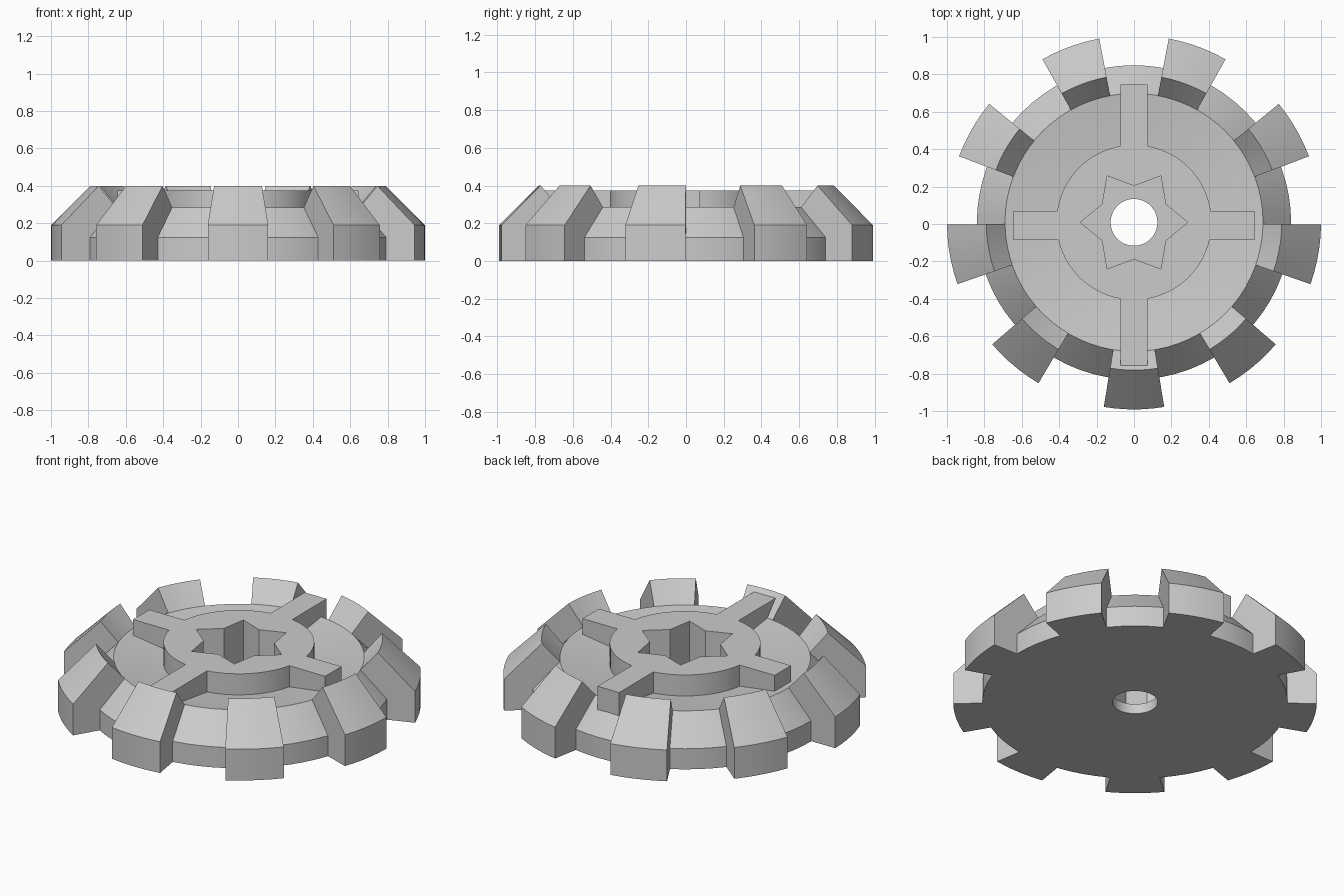
import bpy, bmesh
from math import sin, cos, pi, radians, asin
from mathutils import Matrix, Vector

cube = bpy.data.objects.get("Cube")
if cube:
    bpy.data.objects.remove(cube, do_unlink=True)

CENTRE_Y = 0.0087

grey = bpy.data.materials.new("plain grey")
grey.use_nodes = True
grey.diffuse_color = (0.6, 0.6, 0.6, 1)
grey.node_tree.nodes["Principled BSDF"].inputs["Base Color"].default_value = (0.6, 0.6, 0.6, 1)


def finish(bm, name):
    """Turn a bmesh into a shaded, coloured object."""
    bmesh.ops.recalc_face_normals(bm, faces=bm.faces)
    mesh = bpy.data.meshes.new(name)
    bm.to_mesh(mesh)
    bm.free()
    mesh.materials.append(grey)
    obj = bpy.data.objects.new(name, mesh)
    bpy.context.collection.objects.link(obj)
    obj.location.y = CENTRE_Y
    bpy.ops.object.select_all(action="DESELECT")
    obj.select_set(True)
    bpy.context.view_layer.objects.active = obj
    bpy.ops.object.shade_smooth_by_angle(angle=radians(25))
    return obj


def sweep(profile, start, end, steps, name):
    """Sweep a closed (radius, z) profile about the z axis, capping partial turns."""
    bm = bmesh.new()
    full = abs(end - start - 2 * pi) < 1e-6
    rings = []
    for i in range(steps if full else steps + 1):
        a = start + (end - start) * i / steps
        rings.append([bm.verts.new((r * cos(a), r * sin(a), z)) for r, z in profile])
    n = len(profile)
    for i in range(steps):
        p, q = rings[i], rings[(i + 1) % len(rings)]
        for j in range(n):
            k = (j + 1) % n
            bm.faces.new((p[j], q[j], q[k], p[k]))
    if not full:
        bm.faces.new(rings[0])
        bm.faces.new(rings[-1])
    return finish(bm, name)


# Dished wheel body with a pocket floor and a round bore
body = [(0.125, 0), (0.84, 0), (0.84, 0.125), (0.69, 0.285),
        (0.40, 0.245), (0.32, 0.24), (0.32, 0.06), (0.125, 0.06)]
sweep(body, 0, 2 * pi, 72, "wheel_body")

# Nine bevelled teeth
tooth = [(0.8, 0), (1, 0), (1, 0.19), (0.79, 0.4), (0.685, 0.28), (0.7, 0.2)]
half = radians(9.3)
for i in range(9):
    mid = radians(-90 + 40 * i)
    sweep(tooth, mid - half, mid + half, 5, f"tooth_{i + 1}")

# Hub outline: a circle with four arms, each (length, low side, high side)
HUB_R, HUB_TOP, FLOOR = 0.415, 0.375, 0.06
arms = [(0.645, -0.094, 0.062), (0.736, -0.0725, 0.0725),
        (0.645, -0.062, 0.094), (0.764, -0.0725, 0.0725)]
outline = []
for i, (length, low, high) in enumerate(arms):
    turn = Matrix.Rotation(i * pi / 2, 3, "Z")
    a0 = asin(high / HUB_R)
    a1 = pi / 2 + asin(arms[(i + 1) % 4][1] / HUB_R)
    pts = [(length, low), (length, high)]
    for s in range(15):
        a = a0 + (a1 - a0) * s / 14
        pts.append((HUB_R * cos(a), HUB_R * sin(a)))
    outline += [turn @ Vector((x, y, HUB_TOP)) for x, y in pts]

# Six-pointed star socket
star = []
for i in range(12):
    r = 0.195 if i % 2 else 0.287
    star.append(Vector((r * cos(i * pi / 6), r * sin(i * pi / 6), HUB_TOP)))

# Fill between the outline and the star, then extrude down to the pocket floor
bm = bmesh.new()
edges = []
for loop in (outline, star):
    verts = [bm.verts.new(p) for p in loop]
    edges += [bm.edges.new((v, verts[(i + 1) % len(verts)])) for i, v in enumerate(verts)]
bmesh.ops.triangle_fill(bm, edges=edges, use_beauty=True, normal=(0, 0, 1))
down = bmesh.ops.extrude_face_region(bm, geom=bm.faces[:], use_keep_orig=True)
for v in down["geom"]:
    if isinstance(v, bmesh.types.BMVert):
        v.co.z = FLOOR
finish(bm, "hub_with_arms")
